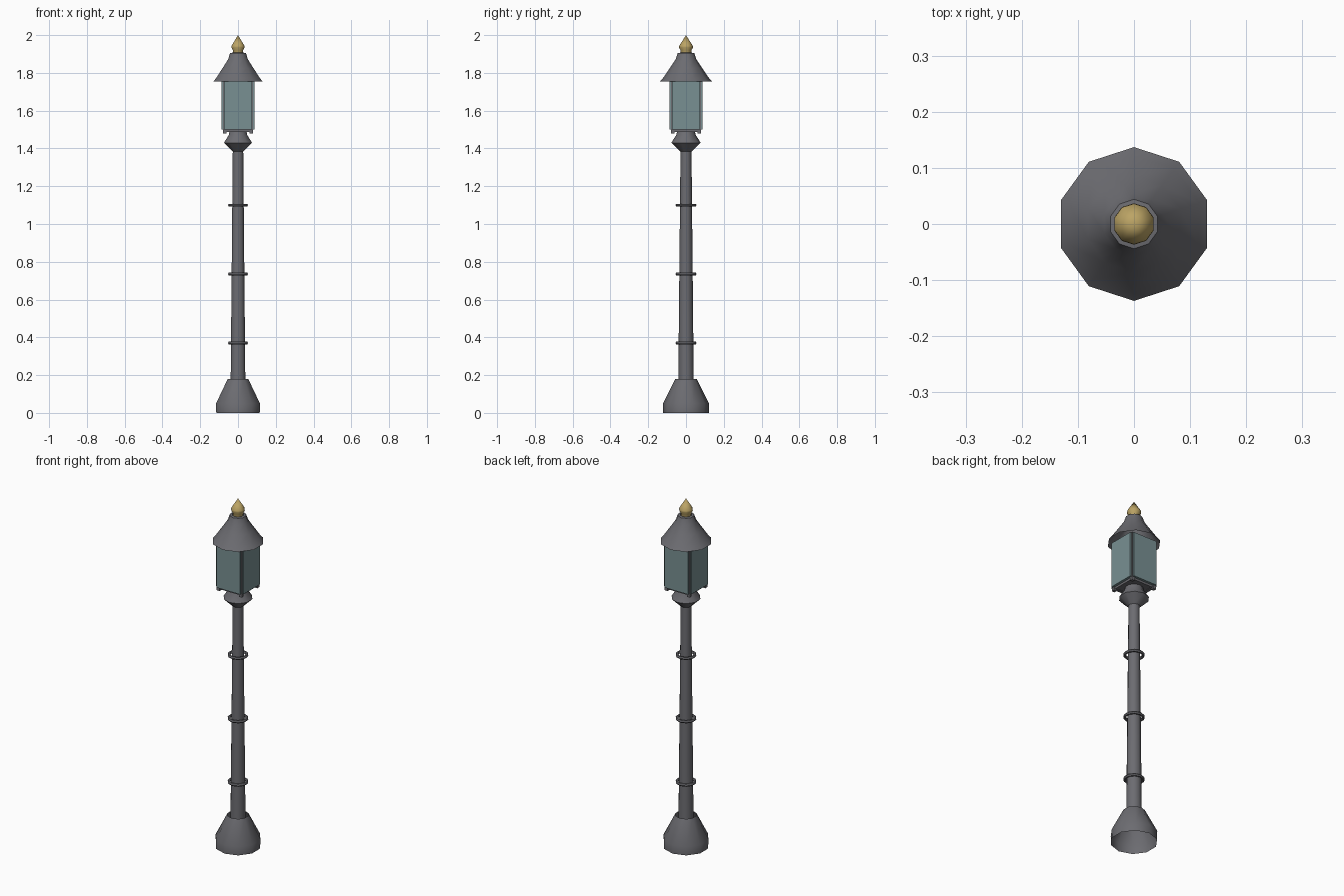
import bpy, math
from math import radians, pi, cos, sin

if "Cube" in bpy.data.objects:
    bpy.data.objects.remove(bpy.data.objects["Cube"])


def material(name, color):
    m = bpy.data.materials.new(name)
    m.diffuse_color = color
    m.use_nodes = True
    m.node_tree.nodes["Principled BSDF"].inputs["Base Color"].default_value = m.diffuse_color
    return m


iron = material("dark_iron", (0.15, 0.15, 0.165, 1))
glass = material("teal_glass", (0.19, 0.28, 0.29, 1))
brass = material("brass", (0.50, 0.37, 0.13, 1))


def make(name, verts, faces, mat):
    me = bpy.data.meshes.new(name)
    me.from_pydata(verts, [], faces)
    me.materials.append(mat)
    ob = bpy.data.objects.new(name, me)
    bpy.context.collection.objects.link(ob)
    return ob


def smooth(ob, angle=40):
    bpy.ops.object.select_all(action='DESELECT')
    ob.select_set(True)
    bpy.context.view_layer.objects.active = ob
    bpy.ops.object.shade_smooth_by_angle(angle=radians(angle))


def lathe(name, profile, mat, sides=10):
    """Open turned shell from (radius, z) points, with a corner on +y."""
    verts = [(r * cos(pi / 2 + 2 * pi * i / sides), r * sin(pi / 2 + 2 * pi * i / sides), z)
             for r, z in profile for i in range(sides)]
    faces = [(k * sides + i, k * sides + (i + 1) % sides,
              (k + 1) * sides + (i + 1) % sides, (k + 1) * sides + i)
             for k in range(len(profile) - 1) for i in range(sides)]
    if profile[-1][0] == 0:  # pointed tip
        n = (len(profile) - 1) * sides
        verts = verts[:n] + [(0, 0, profile[-1][1])]
        faces = faces[:-sides] + [(n - sides + i, n - sides + (i + 1) % sides, n)
                                  for i in range(sides)]
    ob = make(name, verts, faces, mat)
    smooth(ob)
    return ob


def box(name, loc, size, mat):
    bpy.ops.mesh.primitive_cube_add(size=1, location=loc)
    ob = bpy.context.object
    ob.name = name
    ob.scale = size
    ob.data.materials.append(mat)
    return ob


# Flared base and tapered pole
lathe("base", [(0.121, 0), (0.122, 0.05), (0.057, 0.18)], iron)
lathe("pole", [(0.041, 0.15), (0.029, 1.40)], iron)

# Decorative rings standing slightly off the pole
for i, z in enumerate((0.37, 0.735, 1.10)):
    bpy.ops.mesh.primitive_torus_add(location=(0, 0, z), rotation=(0, 0, pi / 2),
                                     major_radius=0.048, minor_radius=0.008,
                                     major_segments=10, minor_segments=6)
    ring = bpy.context.object
    ring.name = f"pole_ring_{i + 1}"
    ring.data.materials.append(iron)
    smooth(ring)

# Collar under the lantern
lathe("collar", [(0.031, 1.385), (0.078, 1.43), (0.052, 1.47), (0.045, 1.50)], iron)

# Lantern: four panes with posts in the open corners
for i in range(4):
    a = i * pi / 2
    pane = box(f"glass_pane_{i + 1}", (0.081 * cos(a), 0.081 * sin(a), 1.628),
               (0.014, 0.15, 0.256), glass)
    pane.rotation_euler.z = a
    b = a + pi / 4
    box(f"corner_post_{i + 1}", (0.1 * cos(b), 0.1 * sin(b), 1.62),
        (0.018, 0.018, 0.28), iron)
    rail = box(f"bottom_rail_{i + 1}", (0.066 * cos(a), 0.066 * sin(a), 1.495),
               (0.016, 0.13, 0.014), iron)
    rail.rotation_euler.z = a

# Lantern floor plate
box("lantern_floor", (0, 0, 1.496), (0.12, 0.12, 0.01), iron)

# Roof and finial
lathe("roof", [(0.137, 1.755), (0.122, 1.772), (0.086, 1.825), (0.055, 1.872), (0.044, 1.905),
               (0.03, 1.907)], iron)
lathe("finial", [(0.028, 1.90), (0.029, 1.92), (0.037, 1.935), (0.036, 1.943), (0, 2.0)], brass)
